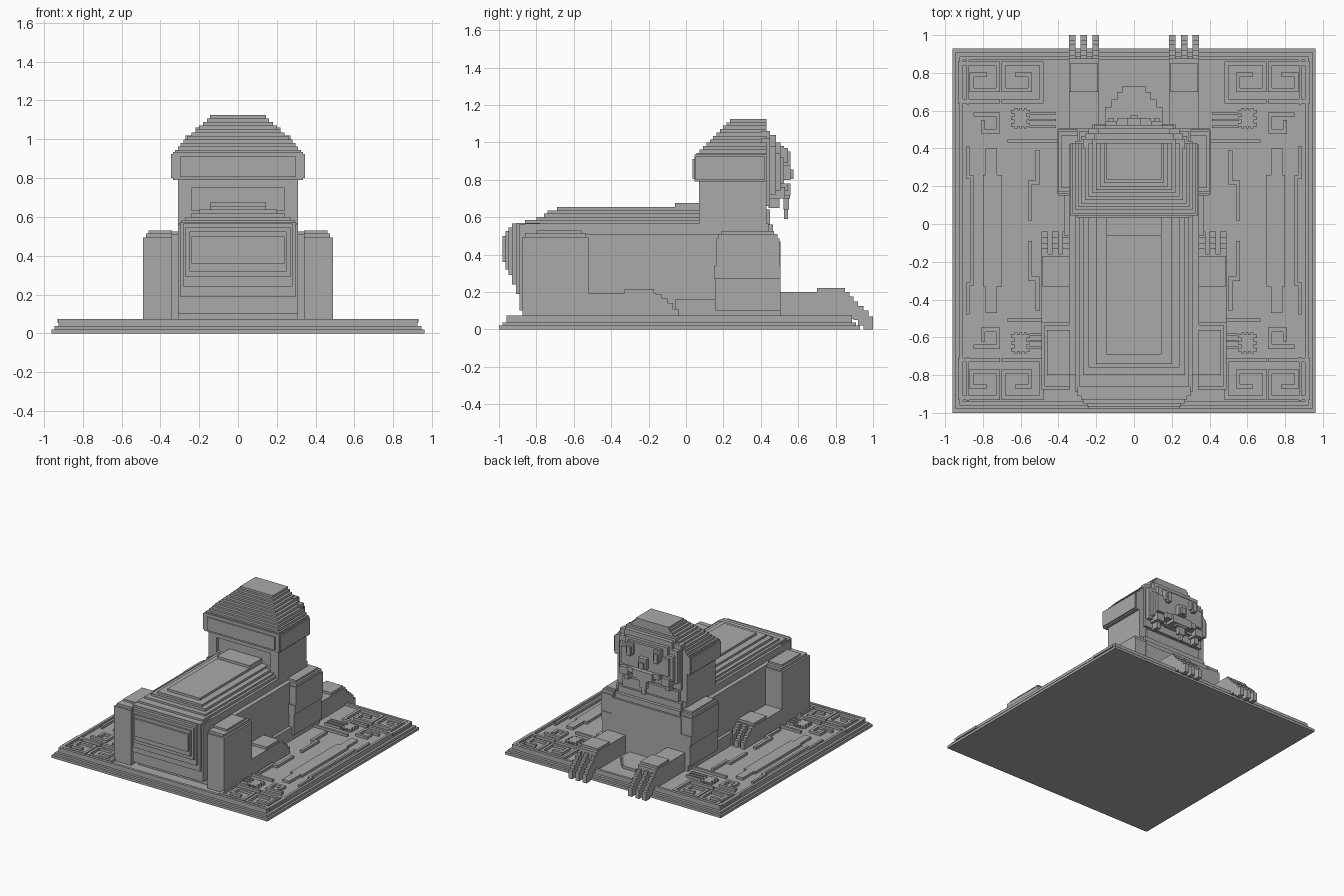
import bpy, bmesh

stone = bpy.data.materials.new("grey stone")
stone.diffuse_color = (0.4, 0.4, 0.4, 1)


def blocks(name, boxes, mirror=False):
    """One object from boxes (x0, x1, y0, y1, z0, z1), optionally mirrored in x."""
    bm = bmesh.new()
    boxes = list(boxes)
    if mirror:
        boxes += [(-b[1], -b[0]) + tuple(b[2:]) for b in boxes]
    for x0, x1, y0, y1, z0, z1 in boxes:
        vs = bmesh.ops.create_cube(bm, size=1)["verts"]
        for v in vs:
            v.co.x = x1 if v.co.x > 0 else x0
            v.co.y = y1 if v.co.y > 0 else y0
            v.co.z = z1 if v.co.z > 0 else z0
    me = bpy.data.meshes.new(name)
    bm.to_mesh(me)
    bm.free()
    me.materials.append(stone)
    ob = bpy.data.objects.new(name, me)
    bpy.context.collection.objects.link(ob)
    return ob


def centred(w, y0, y1, z0, z1):
    return (-w, w, y0, y1, z0, z1)


FLOOR, TOP, MID = 0.055, 0.075, -0.035

# stepped plinth with a raised rim
blocks("plinth", [centred(0.96, -1.0, 0.93, 0, 0.02),
                  centred(0.945, -0.98, 0.91, 0.02, 0.037),
                  centred(0.925, -0.96, 0.888, 0.037, FLOOR)])
blocks("plinth_rim", [centred(0.925, -0.96, -0.94, FLOOR, TOP),
                      centred(0.925, 0.868, 0.888, FLOOR, TOP),
                      (0.905, 0.925, -0.94, 0.868, FLOOR, TOP),
                      (-0.925, -0.905, -0.94, 0.868, FLOOR, TOP)])


# raised relief on the plinth
def flat(x0, x1, y0, y1):
    return (x0, x1, y0, y1, FLOOR, TOP)


def path(pts, w=0.011):
    """Square-cornered raised line through points."""
    return [flat(min(a[0], b[0]) - w, max(a[0], b[0]) + w,
                 min(a[1], b[1]) - w, max(a[1], b[1]) + w)
            for a, b in zip(pts, pts[1:])]


def spiral(cx, cy, s):
    return path([(cx + s * u, cy + t * 0.1) for u, t in
                 [(-.1, -1), (.1, -1), (.1, 1), (-.1, 1), (-.1, -.4),
                  (.04, -.4), (.04, .4), (-.03, .4)]])


quarter = spiral(0.82, 0.75, 1) + spiral(0.59, 0.75, -1)
quarter += path([(0.66, 0.44), (0.36, 0.44)], 0.009)
quarter += [flat(0.57, 0.63, 0.52, 0.60)]                       # cogged square
for k in (0.525, 0.56, 0.595):
    quarter += [flat(0.55, 0.65, k - 0.009, k + 0.009)]
    quarter += path([(0.55, k - 0.01), (0.42, k - 0.01)], 0.006)
for k in (0.575, 0.60, 0.625):
    quarter += [flat(k - 0.007, k + 0.007, 0.505, 0.615)]
quarter += path([(0.84, 0.58), (0.72, 0.58), (0.72, 0.49), (0.80, 0.49), (0.80, 0.54)])
quarter += path([(0.51, 0.38), (0.51, 0.22), (0.55, 0.22), (0.55, 0.03)])
quarter += path([(0.88, 0.86), (0.88, 0.64)], 0.007)
quarter += path([(0.88, 0.40), (0.88, 0.25), (0.86, 0.25), (0.86, MID)], 0.009)
mirrored = [(b[0], b[1], 2 * MID - b[3], 2 * MID - b[2], b[4], b[5]) for b in quarter]
long_plate = [flat(0.70, 0.80, -0.33, 0.26), flat(0.725, 0.785, -0.47, 0.40)]
blocks("plinth_relief", quarter + mirrored + long_plate, mirror=True)
blocks("breast_disc_relief", [centred(w, 0.5, y, FLOOR, TOP) for w, y in
                              ((0.15, 0.62), (0.12, 0.66), (0.09, 0.70), (0.06, 0.73))])

# torso with stepped back
blocks("torso", [centred(0.345, -0.80, 0.44, FLOOR, 0.51),
                 centred(0.31, -0.86, 0.44, 0.30, 0.565),
                 centred(0.29, -0.86, 0.30, 0.565, 0.585),
                 centred(0.27, -0.80, 0.30, 0.585, 0.60),
                 centred(0.24, -0.76, 0.30, 0.60, 0.62),
                 centred(0.20, -0.74, 0.30, 0.62, 0.637),
                 centred(0.145, -0.69, 0.30, 0.637, 0.655),
                 centred(0.145, -0.06, 0.10, 0.655, 0.675)])
blocks("rump", [centred(0.31, -0.83, -0.78, FLOOR, 0.10),
                centred(0.31, -0.89, -0.78, 0.10, 0.56),
                centred(0.30, -0.91, -0.78, 0.19, 0.57),
                centred(0.28, -0.93, -0.78, 0.24, 0.565),
                centred(0.27, -0.95, -0.78, 0.29, 0.545),
                centred(0.25, -0.965, -0.78, 0.32, 0.525),
                centred(0.24, -0.98, -0.78, 0.36, 0.50)])
blocks("chest", [centred(0.31, 0.40, 0.505, FLOOR, 0.47),
                 centred(0.29, 0.40, 0.49, 0.47, 0.51),
                 centred(0.28, 0.40, 0.465, 0.51, 0.56),
                 centred(0.25, 0.40, 0.45, 0.56, 0.64)])


# claws: three stepped toes dropping forwards from a paw
def claws(xs, y, steps):
    return [(x, x + 0.034, y + a, y + b, z0, z1) for x in xs for a, b, z0, z1 in steps]


# hind legs
blocks("hind_leg", [(0.34, 0.49, -0.875, -0.52, FLOOR, 0.495),
                    (0.34, 0.475, -0.86, -0.535, 0.495, 0.515),
                    (0.34, 0.46, -0.80, -0.56, 0.515, 0.53),
                    (0.34, 0.49, -0.52, -0.16, FLOOR, 0.195),
                    (0.34, 0.485, -0.33, -0.17, 0.195, 0.215)], mirror=True)
blocks("hind_claws", claws((0.345, 0.40, 0.456), -0.16,
                           [(0, 0.03, FLOOR, 0.19), (0.03, 0.06, FLOOR, 0.165),
                            (0.06, 0.09, FLOOR, 0.14), (0.09, 0.12, FLOOR, 0.11)]), mirror=True)

# front legs
blocks("front_shoulder", [(0.30, 0.405, 0.16, 0.50, 0.34, 0.485),
                          (0.30, 0.40, 0.17, 0.49, 0.485, 0.51),
                          (0.30, 0.385, 0.19, 0.47, 0.51, 0.525),
                          (0.30, 0.40, 0.15, 0.505, 0.27, 0.34),
                          (0.30, 0.39, 0.155, 0.505, 0.10, 0.27),
                          (0.30, 0.37, -0.06, 0.505, FLOOR, 0.16)], mirror=True)
blocks("front_leg", [(0.185, 0.345, 0.45, 0.875, FLOOR, 0.20),
                     (0.19, 0.34, 0.70, 0.85, 0.20, 0.22)], mirror=True)
blocks("front_claws", claws((0.185, 0.25, 0.311), 0.87,
                            [(0, 0.025, FLOOR, 0.175), (0.025, 0.05, 0.05, 0.15),
                             (0.05, 0.08, 0.02, 0.125), (0.08, 0.105, 0, 0.10),
                             (0.105, 0.13, 0, 0.07)]), mirror=True)

# neck with a sunken panel at the back
blocks("neck", [centred(0.31, 0.095, 0.43, 0.55, 0.80),
                centred(0.31, 0.07, 0.10, 0.55, 0.635),
                centred(0.31, 0.07, 0.10, 0.75, 0.80),
                (0.24, 0.31, 0.07, 0.10, 0.635, 0.75),
                (-0.31, -0.24, 0.07, 0.10, 0.635, 0.75)])

# headdress: band and stepped dome
dome = [centred(0.345, 0.05, 0.42, 0.80, 0.925),
        centred(0.30, 0.035, 0.43, 0.805, 0.91),
        centred(0.335, 0.045, 0.43, 0.79, 0.935)]
widths = (0.325, 0.31, 0.295, 0.28, 0.26, 0.24, 0.22, 0.20, 0.18, 0.16, 0.145)
for i, w in enumerate(widths):
    z = 0.925 + i * 0.0182
    dome.append(centred(w, 0.055 + i * 0.018, 0.43, z, z + 0.0185))
blocks("headdress", dome)

# face in stepped layers
blocks("face", [centred(0.27, 0.40, 0.45, 0.66, 1.02),
                centred(0.22, 0.40, 0.45, 1.02, 1.06),
                centred(0.26, 0.40, 0.48, 0.72, 0.98),
                centred(0.21, 0.40, 0.48, 0.98, 1.04),
                centred(0.24, 0.40, 0.505, 0.74, 0.94),
                centred(0.19, 0.40, 0.505, 0.94, 1.0),
                centred(0.21, 0.40, 0.525, 0.78, 0.92),
                centred(0.15, 0.40, 0.525, 0.92, 0.98)])
blocks("eyes", [(0.09, 0.15, 0.50, 0.545, 0.89, 0.97),
                (0.105, 0.135, 0.50, 0.56, 0.875, 0.95)], mirror=True)
blocks("nose", [centred(0.035, 0.50, 0.56, 0.80, 0.885),
                centred(0.02, 0.50, 0.575, 0.805, 0.855)])
blocks("mouth", [centred(0.14, 0.45, 0.545, 0.74, 0.78),
                 centred(0.09, 0.45, 0.56, 0.715, 0.78)])
blocks("beard", [centred(0.05, 0.52, 0.555, 0.70, 0.75),
                 centred(0.03, 0.52, 0.55, 0.64, 0.70),
                 centred(0.015, 0.525, 0.545, 0.59, 0.64)])
blocks("whisker_lappets", [(0.15, 0.22, 0.44, 0.53, 0.70, 0.76),
                           (0.165, 0.20, 0.44, 0.50, 0.65, 0.70)], mirror=True)
